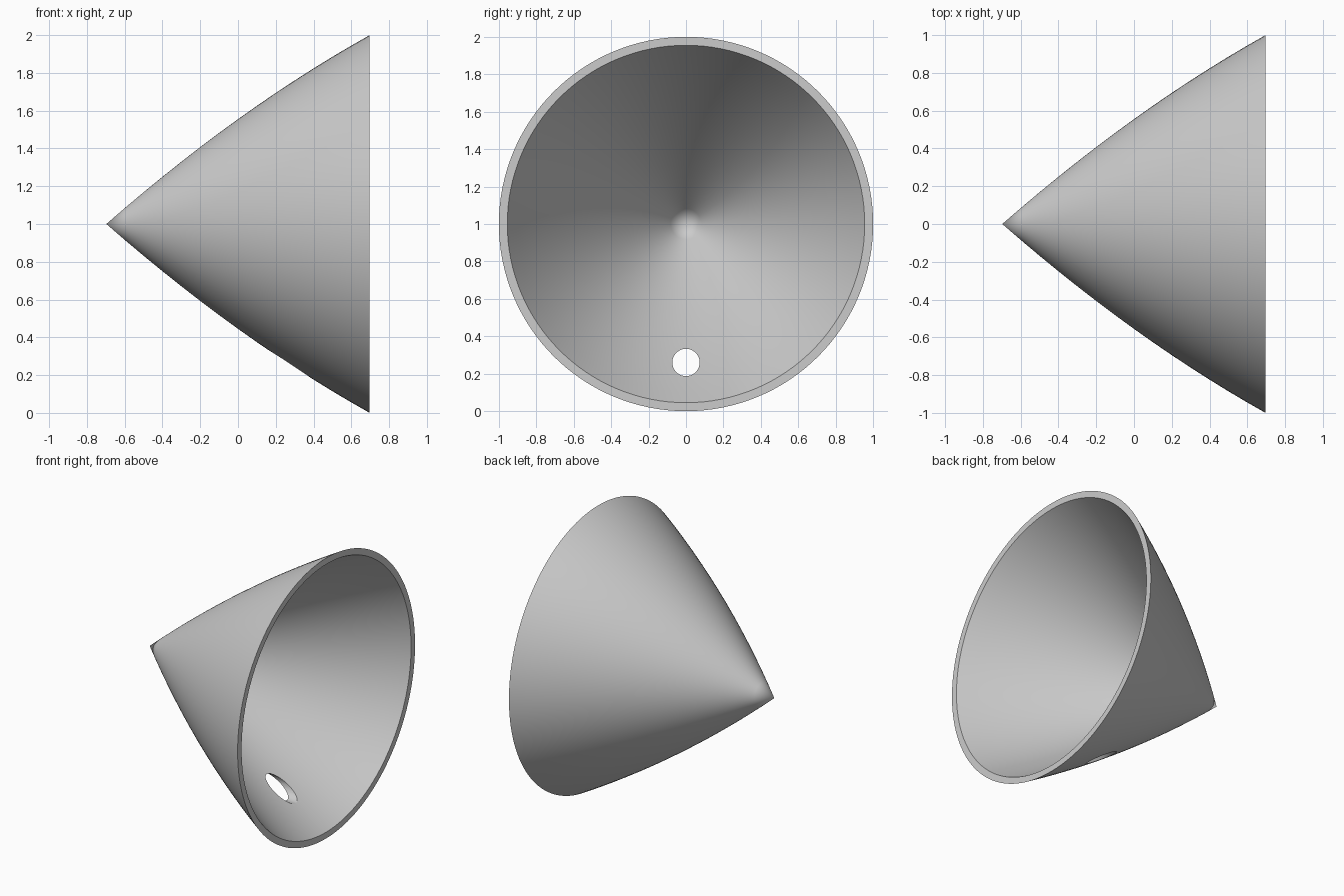
import bpy, bmesh, math
from mathutils import Matrix

cube = bpy.data.objects.get("Cube")
if cube:
    bpy.data.objects.remove(cube, do_unlink=True)

TIP, RIM, WALL = -0.697, 0.697, 0.045
SEGMENTS, RINGS = 128, 14

grey = bpy.data.materials.new("plain_grey")
grey.use_nodes = True
colour = (0.6, 0.6, 0.6, 1)
grey.diffuse_color = colour
grey.node_tree.nodes["Principled BSDF"].inputs["Base Color"].default_value = colour


def add_object(name, bm):
    bmesh.ops.recalc_face_normals(bm, faces=bm.faces)
    mesh = bpy.data.meshes.new(name)
    bm.to_mesh(mesh)
    bm.free()
    mesh.materials.append(grey)
    obj = bpy.data.objects.new(name, mesh)
    bpy.context.collection.objects.link(obj)
    return obj


def radius(x):
    """Gently bulging cone outline."""
    t = (x - TIP) / (RIM - TIP)
    return 1.22 * t - 0.22 * t * t


# Hollow cone: outer outline to the rim, then back along the inner wall
inner_tip = TIP + 0.052
outline = [(TIP + (RIM - TIP) * i / RINGS, 0) for i in range(RINGS + 1)]
outline = [(x, radius(x)) for x, _ in outline]
for i in range(RINGS, -1, -1):
    x = inner_tip + (RIM - inner_tip) * i / RINGS
    outline.append((x, max(radius(x) - WALL, 0) if i else 0))

bm = bmesh.new()
verts = [bm.verts.new((x, 0, r)) for x, r in outline]
edges = [bm.edges.new(pair) for pair in zip(verts, verts[1:])]
bmesh.ops.spin(bm, geom=verts + edges, cent=(0, 0, 0), axis=(1, 0, 0),
               angle=math.tau, steps=SEGMENTS, use_merge=False)
bmesh.ops.remove_doubles(bm, verts=bm.verts, dist=0.0005)
bmesh.ops.translate(bm, verts=bm.verts, vec=(0, 0, 1))
cone = add_object("hollow_cone", bm)

# Round hole through the lower wall, parallel to the cone axis
bm = bmesh.new()
bmesh.ops.create_cone(bm, cap_ends=True, segments=48, radius1=0.073,
                      radius2=0.073, depth=1.2,
                      matrix=Matrix.Translation((0.3, 0, 0.26))
                      @ Matrix.Rotation(math.pi / 2, 4, "Y"))
cutter = add_object("hole_cutter", bm)
cutter.hide_render = True

bpy.ops.object.select_all(action="DESELECT")
cone.select_set(True)
bpy.context.view_layer.objects.active = cone
cut = cone.modifiers.new("drain_hole", "BOOLEAN")
cut.operation = "DIFFERENCE"
cut.solver = "EXACT"
cut.object = cutter
bpy.ops.object.modifier_apply(modifier=cut.name)
bpy.data.objects.remove(cutter, do_unlink=True)

# Smooth walls with crisp rim and hole edges
bpy.ops.object.shade_smooth_by_angle(angle=math.radians(30))
